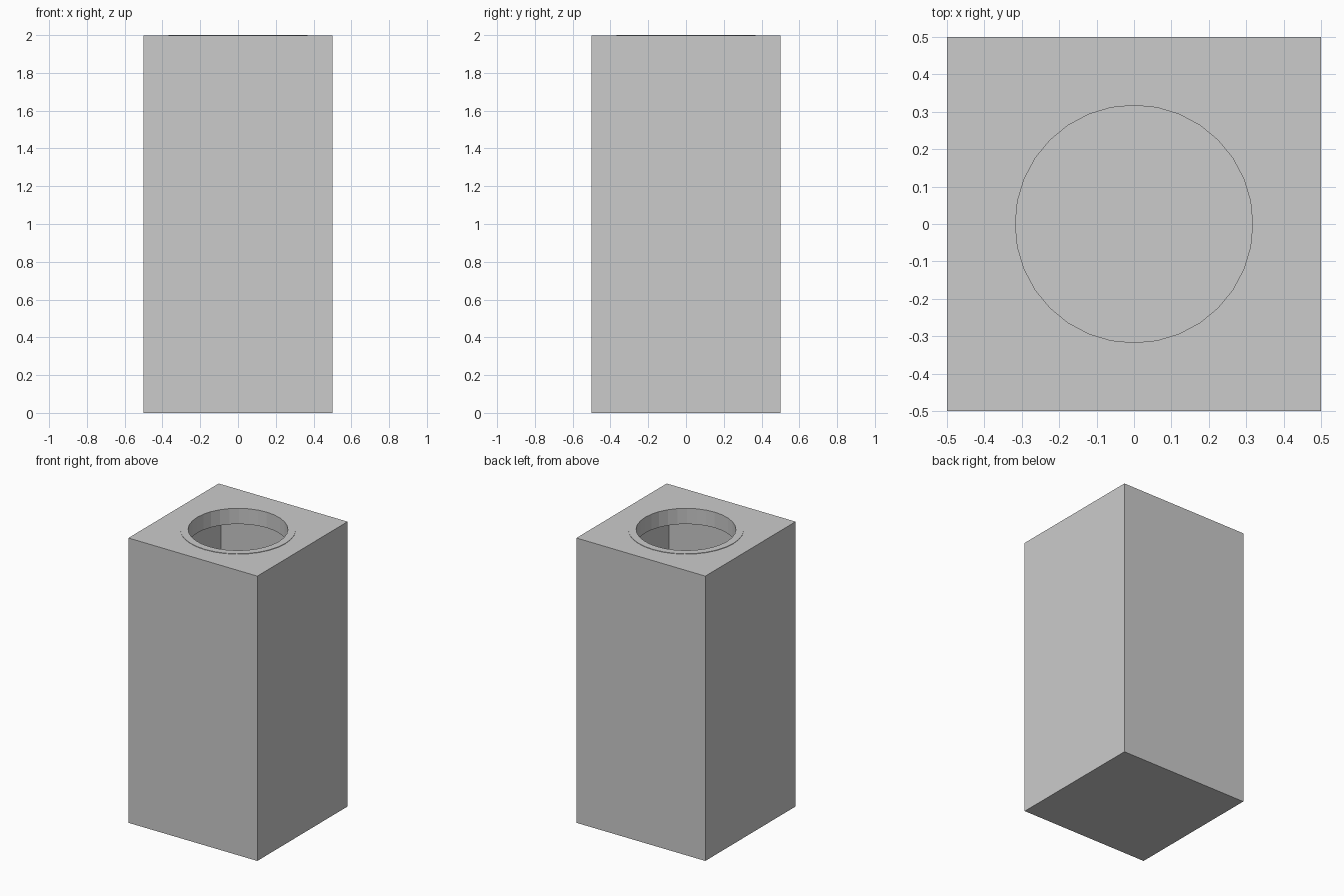
import bpy, bmesh, math

if "Cube" in bpy.data.objects:
    bpy.data.objects.remove(bpy.data.objects["Cube"])

WALL, RIM_LIFT, HEIGHT = 0.06, 0.003, 2.0
R_IN, R_OUT, SIDES = 0.317, 0.367, 32
RIM_DEPTH = 0.11
BODY_TOP = HEIGHT - RIM_LIFT


def box(name, half, z0, z1):
    bpy.ops.mesh.primitive_cube_add(size=1, location=(0, 0, (z0 + z1) / 2))
    ob = bpy.context.object
    ob.name = name
    ob.scale = (2 * half, 2 * half, z1 - z0)
    bpy.ops.object.transform_apply(location=True, rotation=False, scale=True)
    return ob


def cut(target, cutter):
    mod = target.modifiers.new("cut", 'BOOLEAN')
    mod.operation, mod.solver, mod.object = 'DIFFERENCE', 'EXACT', cutter
    bpy.context.view_layer.objects.active = target
    bpy.ops.object.modifier_apply(modifier=mod.name)
    bpy.data.objects.remove(cutter)


# hollow square body with a round opening in the top
body = box("body", 0.5, 0, BODY_TOP)
cut(body, box("cavity", 0.5 - WALL, WALL, BODY_TOP - WALL))
bpy.ops.mesh.primitive_cylinder_add(vertices=SIDES, radius=(R_IN + R_OUT) / 2,
                                    depth=0.4, location=(0, 0, HEIGHT))
cut(body, bpy.context.object)

# ring lining the opening, standing very slightly proud of the top
bm = bmesh.new()
profile = [(R_IN, HEIGHT - RIM_DEPTH), (R_OUT, HEIGHT - RIM_DEPTH),
           (R_OUT, HEIGHT), (R_IN, HEIGHT)]
verts = [bm.verts.new((r, 0, z)) for r, z in profile]
edges = [bm.edges.new((verts[i], verts[(i + 1) % 4])) for i in range(4)]
bmesh.ops.spin(bm, geom=verts + edges, cent=(0, 0, 0), axis=(0, 0, 1),
               angle=2 * math.pi, steps=SIDES)
bmesh.ops.remove_doubles(bm, verts=bm.verts[:], dist=1e-4)
bmesh.ops.recalc_face_normals(bm, faces=bm.faces[:])
mesh = bpy.data.meshes.new("opening_rim")
bm.to_mesh(mesh)
bm.free()
bpy.context.collection.objects.link(bpy.data.objects.new("opening_rim", mesh))
